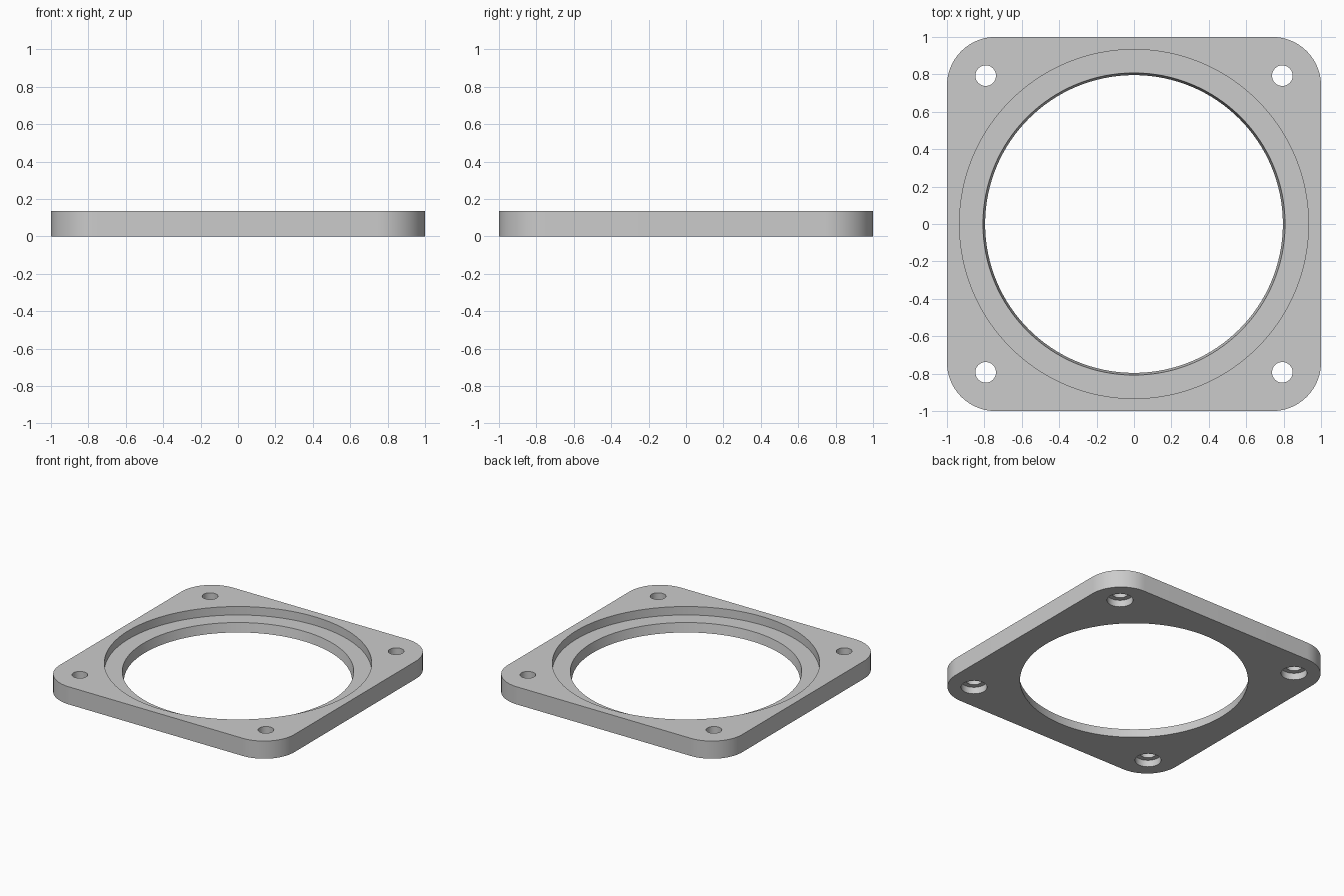
import bpy, bmesh, math

if "Cube" in bpy.data.objects:
    bpy.data.objects.remove(bpy.data.objects["Cube"])

HEIGHT = 0.136
CORNER = 0.26
HOLE = 0.793

grey = bpy.data.materials.new("light grey")
grey.diffuse_color = (0.6, 0.6, 0.6, 1)
grey.use_nodes = True
grey.node_tree.nodes["Principled BSDF"].inputs["Base Color"].default_value = grey.diffuse_color


def make_object(name, bm):
    bmesh.ops.recalc_face_normals(bm, faces=bm.faces[:])
    mesh = bpy.data.meshes.new(name)
    bm.to_mesh(mesh)
    bm.free()
    mesh.materials.append(grey)
    obj = bpy.data.objects.new(name, mesh)
    bpy.context.collection.objects.link(obj)
    return obj


def loft(name, loops):
    """Closed solid through equal-length loops of points."""
    bm = bmesh.new()
    rings = [[bm.verts.new(p) for p in loop] for loop in loops]
    n = len(rings[0])
    for low, high in zip(rings, rings[1:]):
        for i in range(n):
            j = (i + 1) % n
            bm.faces.new((low[i], low[j], high[j], high[i]))
    bm.faces.new(rings[0][::-1])
    bm.faces.new(rings[-1])
    return make_object(name, bm)


def lathe(name, profile, x=0, y=0, sides=128):
    """Stepped round solid from (radius, height) pairs."""
    angles = [2 * math.pi * i / sides for i in range(sides)]
    return loft(name, [[(x + r * math.cos(a), y + r * math.sin(a), z) for a in angles]
                       for r, z in profile])


# Square plate with rounded corners
outline = []
for k, (sx, sy) in enumerate([(1, 1), (-1, 1), (-1, -1), (1, -1)]):
    for i in range(25):
        a = math.radians(90 * k + 90 * i / 24)
        outline.append((sx * (1 - CORNER) + CORNER * math.cos(a),
                        sy * (1 - CORNER) + CORNER * math.sin(a)))
plate = loft("flange_plate", [[(x, y, z) for x, y in outline] for z in (0, HEIGHT)])

# Slightly tapered bore opening into a wide recess on top
cutters = [lathe("bore_cutter", [(0.796, -0.05), (0.796, 0), (0.808, 0.071),
                                 (0.933, 0.071), (0.933, 0.2)])]

# Corner bolt holes, counterbored from below
for sx in (-1, 1):
    for sy in (-1, 1):
        cutters.append(lathe("bolt_hole_cutter",
                             [(0.091, -0.05), (0.091, 0.052), (0.055, 0.052), (0.055, 0.2)],
                             sx * HOLE, sy * HOLE, 48))

# Cut the openings, then remove the cutters
bpy.context.view_layer.objects.active = plate
plate.select_set(True)
for cutter in cutters:
    cutter.hide_render = True
    mod = plate.modifiers.new("cut", 'BOOLEAN')
    mod.operation = 'DIFFERENCE'
    mod.solver = 'EXACT'
    mod.object = cutter
    bpy.ops.object.modifier_apply(modifier=mod.name)
    bpy.data.objects.remove(cutter)

bpy.ops.object.shade_smooth_by_angle(angle=math.radians(30))
